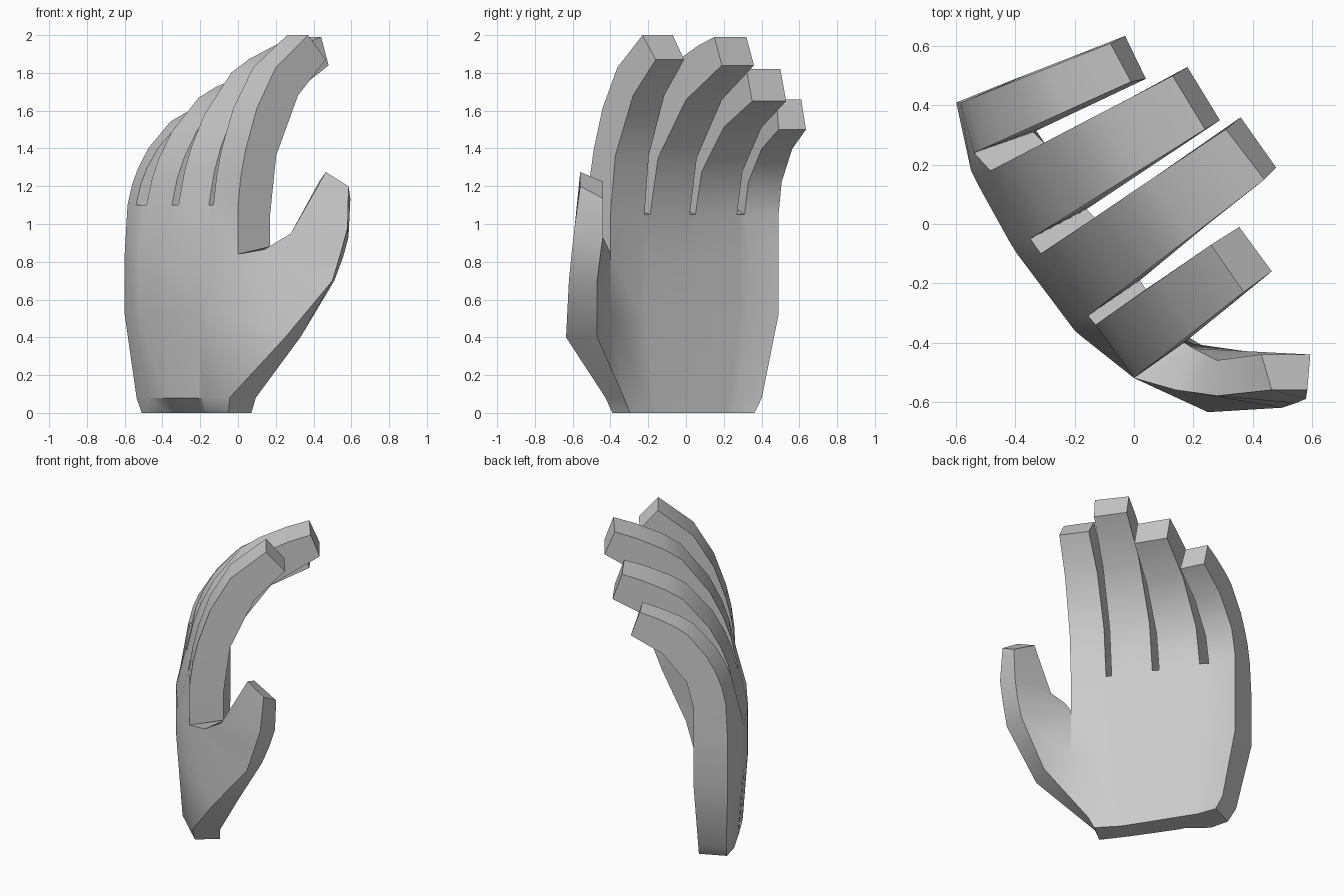
import bpy, bmesh

if "Cube" in bpy.data.objects:
    bpy.data.objects.remove(bpy.data.objects["Cube"])

bm = bmesh.new()
shared = {}


def face(points):
    """Add a face, sharing corners with earlier parts so the hand is one skin."""
    vs = []
    for p in points:
        key = tuple(round(c, 3) for c in p)
        if key not in shared:
            shared[key] = bm.verts.new(key)
        if shared[key] not in vs:
            vs.append(shared[key])
    if len(vs) > 2:
        bm.faces.new(vs)


def bay(a, b, skip=()):
    """Quads between two closed rings."""
    n = len(a)
    for i in range(n):
        if i not in skip:
            j = (i + 1) % n
            face([a[i], a[j], b[j], b[i]])


def cap(r, strips):
    """Close a ring (first half one side, second half back again) with a row of quads."""
    n = len(r)
    for i in strips:
        face([r[i], r[i + 1], r[n - 2 - i], r[n - 1 - i]])


# Knuckle line on the back and finger roots on the palm side, index to little
knuckles = [(0, -.52), (-.13, -.34), (-.155, -.31), (-.315, -.1),
            (-.35, -.05), (-.485, .18), (-.54, .24), (-.585, .41)]
roots = [(.17, -.4), (.04, -.22), (.02, -.19), (-.13, .02),
         (-.16, .05), (-.3, .27), (-.34, .31), (-.4, .49)]

# Palm: rounded back, hollow palm side, narrowing to a flatter wrist
back = [(0, -.52), (-.17, -.385), (-.2, -.36), (-.395, -.1),
        (-.42, -.06), (-.525, .13), (-.55, .18), (-.6, .41)]
hollow = [(.17, -.4), (.02, -.24), (0, -.21), (-.14, .01),
          (-.165, .05), (-.31, .28), (-.34, .33), (-.4, .49)]
wrist_back = [(-.05, -.39), (-.17, -.23), (-.19, -.2), (-.34, .02),
              (-.36, .06), (-.455, .14), (-.48, .17), (-.51, .29)]
rings = [[(x * s + dx, y * s, z) for x, y in back + hollow[::-1]]
         for z, s, dx in ((0, .74, -.055), (.08, .82, -.045), (.52, 1, 0), (.84, 1, 0))]
rings[0][:8] = [(x, y, 0) for x, y in wrist_back]
rings.append([(x, y, 1.1) for x, y in knuckles] + [(x, y, 1.05) for x, y in roots[::-1]])
cap(rings[0], range(7))
for k in range(4):
    bay(rings[k], rings[k + 1], (15,) if k in (1, 2) else ())  # opening for the thumb
cap(rings[4], (1, 3, 5))  # floors of the gaps between fingers

# Fingers: curl profiles as (forward fraction, height fraction)
curl_back = [(0, 0), (.05, .2), (.11, .35), (.22, .54), (.45, .79), (.6, .87), (.82, .95), (1, 1)]
curl_index = [(0, 0), (.04, .17), (.11, .33), (.27, .57), (.54, .81), (1, 1)]
curl_inside = [(0, 0), (.11, .38), (.5, .77), (1, 1)]


def edge(base, tip, z0, z1, curl):
    return [(base[0] + (tip[0] - base[0]) * f, base[1] + (tip[1] - base[1]) * f,
             z0 + (z1 - z0) * h) for f, h in curl]


def finger(i, curl, z_top, z_low, top_tips, low_tips):
    sides = []
    for k in (0, 1):
        sides.append(edge(knuckles[2 * i + k], top_tips[k], 1.1, z_top, curl) +
                     edge(roots[2 * i + k], low_tips[k], 1.05, z_low, curl_inside)[::-1])
    bay(*sides, skip=(len(sides[0]) - 1,))
    for s in sides:
        face(s)


finger(0, curl_index, 2.0, 1.87, [(.37, -.23), (.26, -.07)], [(.465, -.16), (.355, -.01)])
finger(1, curl_back, 1.99, 1.84, [(.44, .15), (.31, .32)], [(.48, .19), (.36, .36)])
finger(2, curl_back, 1.82, 1.65, [(.24, .32), (.13, .5)], [(.29, .35), (.18, .53)])
finger(3, curl_back, 1.66, 1.5, [(-.01, .48), (-.08, .61)], [(.04, .49), (-.03, .635)])

# Thumb: sections from wrist to tip (outer front, inner front, inner rear, outer rear)
wrist, mid, web = [(r[0], r[-1]) for r in rings[1:4]]
thumb = [
    [wrist[0], wrist[0], wrist[1], wrist[1]],
    [(.25, -.635, .4), mid[0], mid[1], (.33, -.47, .4)],
    [(.5, -.62, .7), web[0], web[1], (.51, -.47, .7)],
    [(.545, -.605, .85), (.14, -.56, .865), (.2, -.42, .89), (.555, -.455, .82)],
    [(.58, -.59, .98), (.28, -.58, .95), (.28, -.46, .95), (.585, -.44, .93)],
    [(.585, -.56, 1.2), (.465, -.56, 1.275), (.43, -.44, 1.225), (.595, -.44, 1.135)],
]
for k in range(5):
    bay(thumb[k], thumb[k + 1], (1,) if k < 2 else ())
cap(thumb[-1], (0,))

bmesh.ops.recalc_face_normals(bm, faces=bm.faces)
mesh = bpy.data.meshes.new("hand")
bm.to_mesh(mesh)
bm.free()
hand = bpy.data.objects.new("hand", mesh)
bpy.context.collection.objects.link(hand)
hand.select_set(True)
bpy.context.view_layer.objects.active = hand
bpy.ops.object.shade_smooth_by_angle(angle=0.5)
